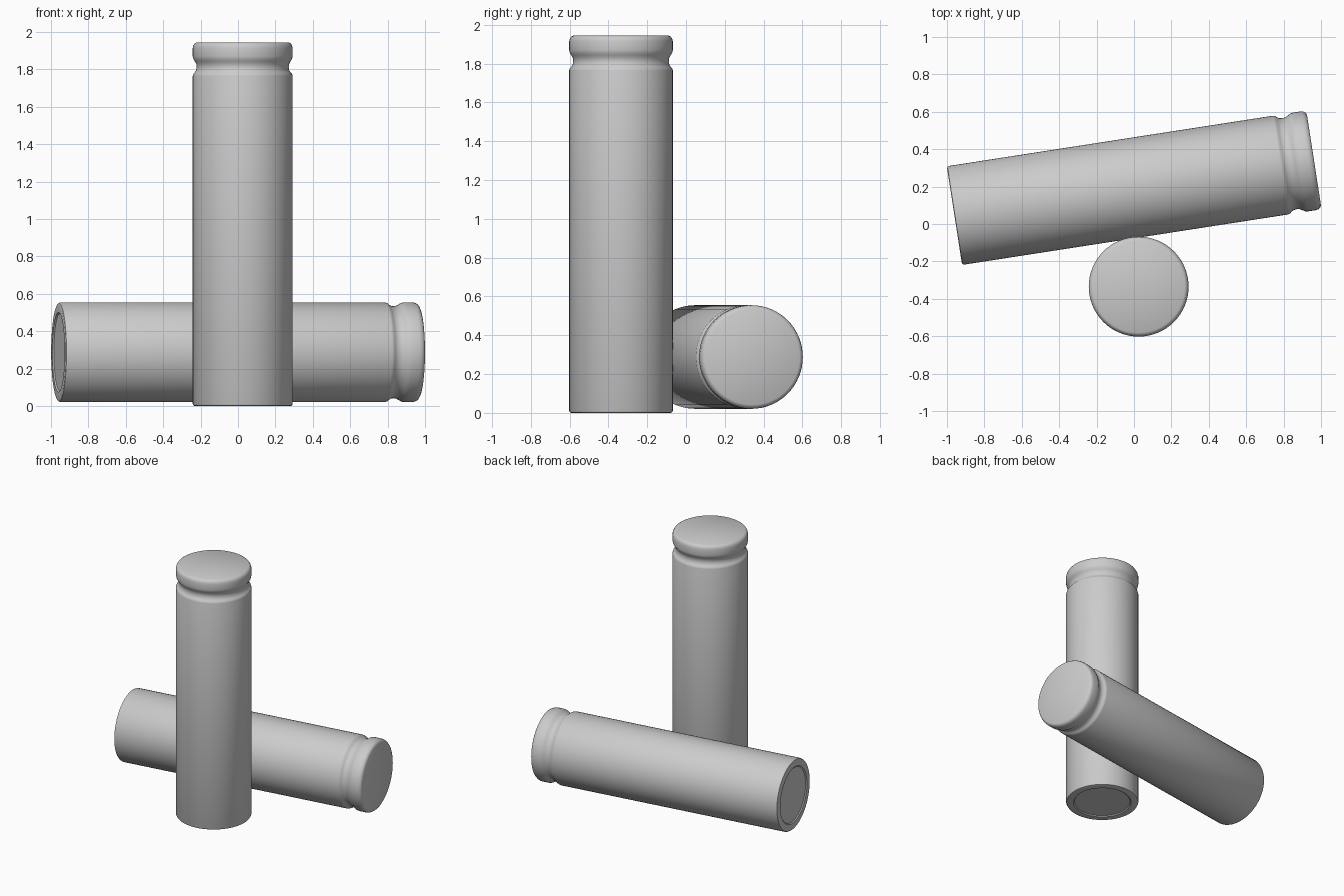
import bpy, math

if "Cube" in bpy.data.objects:
    bpy.data.objects.remove(bpy.data.objects["Cube"])

SIDES = 64

# Half profile (radius, height) from base centre to top centre
PROFILE = [
    (0.0, 0.007), (0.205, 0.007), (0.213, 0.0), (0.255, 0.0), (0.263, 0.003),
    (0.267, 0.011),                                     # recessed base, rounded lip
    (0.267, 1.765), (0.264, 1.775), (0.256, 1.784), (0.249, 1.795),
    (0.246, 1.812), (0.248, 1.828), (0.256, 1.843), (0.264, 1.856),
    (0.267, 1.87),                                      # rolled groove
    (0.267, 1.915), (0.264, 1.928), (0.257, 1.939), (0.246, 1.945),
    (0.0, 1.945),                                       # rounded cap
]


def make_cell(name, location, rotation):
    verts, rings, faces = [], [], []
    for r, z in PROFILE:
        n = 1 if r == 0 else SIDES
        rings.append([len(verts) + i for i in range(n)])
        for i in range(n):
            a = 2 * math.pi * i / SIDES
            verts.append((r * math.cos(a), r * math.sin(a), z))
    for low, high in zip(rings, rings[1:]):
        for i in range(SIDES):
            j = (i + 1) % SIDES
            if len(low) == 1:
                faces.append((low[0], high[j], high[i]))
            elif len(high) == 1:
                faces.append((low[i], low[j], high[0]))
            else:
                faces.append((low[i], low[j], high[j], high[i]))
    mesh = bpy.data.meshes.new(name)
    mesh.from_pydata(verts, [], faces)
    obj = bpy.data.objects.new(name, mesh)
    bpy.context.collection.objects.link(obj)
    obj.location = location
    obj.rotation_euler = rotation
    bpy.ops.object.select_all(action='DESELECT')
    obj.select_set(True)
    bpy.context.view_layer.objects.active = obj
    bpy.ops.object.shade_smooth_by_angle(angle=math.radians(35))
    return obj


# Upright cell and the one lying behind it, cap towards +x
make_cell("standing_battery", (0.025, -0.335, 0), (0, 0, 0))
make_cell("lying_battery", (-0.96, 0.045, 0.288),
          (0, math.radians(90), math.radians(8.8)))
